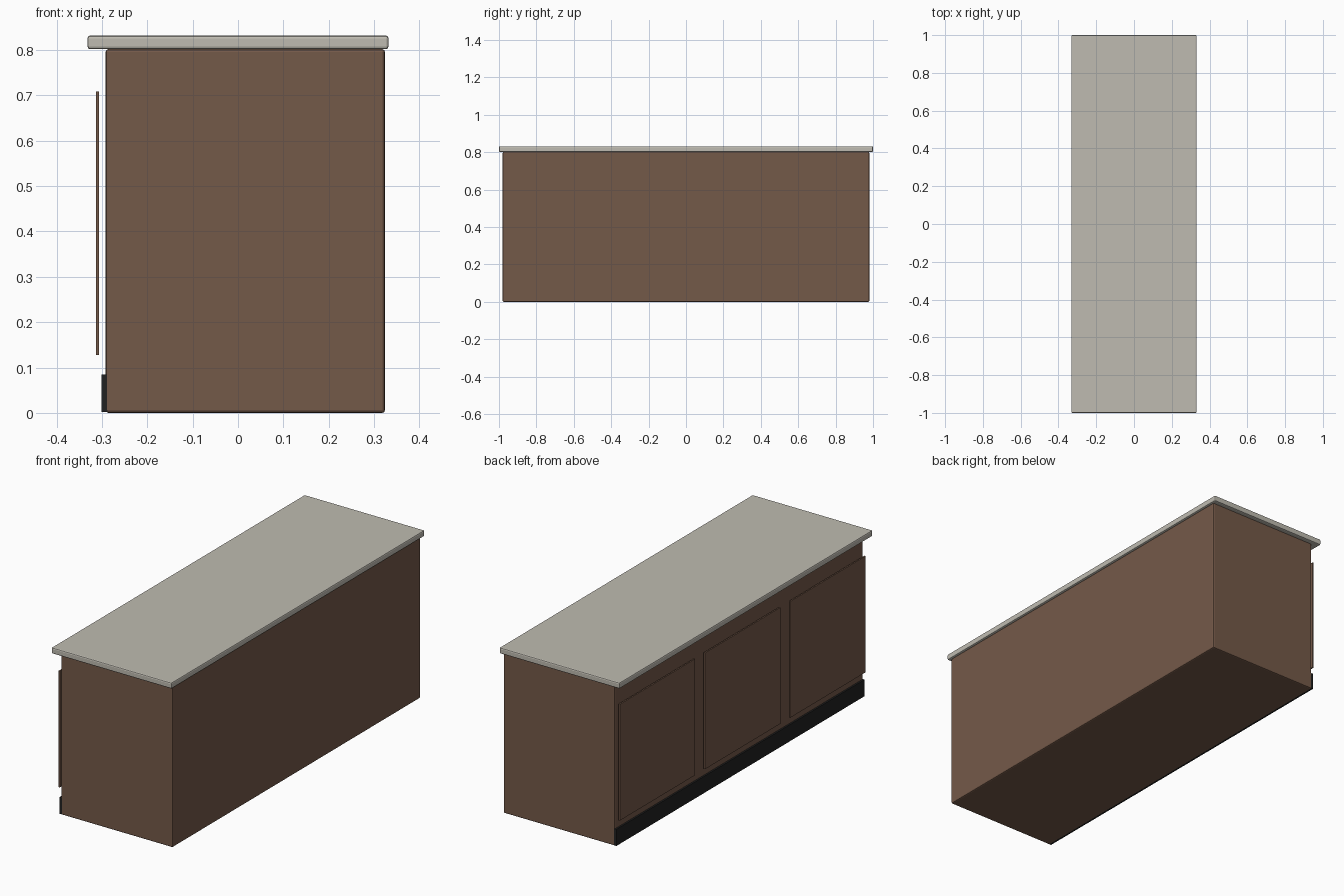
import bpy

default = bpy.data.objects.get("Cube")
if default:
    bpy.data.objects.remove(default, do_unlink=True)


def material(name, rgb):
    m = bpy.data.materials.new(name)
    m.use_nodes = True
    m.diffuse_color = (*rgb, 1)
    bsdf = m.node_tree.nodes["Principled BSDF"]
    bsdf.inputs["Base Color"].default_value = (*rgb, 1)
    bsdf.inputs["Roughness"].default_value = 0.7
    return m


def box(name, mat, x, y, z, bevel=0):
    """Box from (min, max) ranges, with an optional rounded edge."""
    ranges = (x, y, z)
    bpy.ops.mesh.primitive_cube_add(size=1, location=[(a + b) / 2 for a, b in ranges])
    ob = bpy.context.object
    ob.name = name
    ob.scale = [b - a for a, b in ranges]
    bpy.ops.object.transform_apply(location=False, rotation=False, scale=True)
    ob.data.materials.append(mat)
    if bevel:
        mod = ob.modifiers.new("edge_rounding", "BEVEL")
        mod.width = bevel
        mod.segments = 2
    return ob


wood = material("brown_wood", (0.175, 0.100, 0.066))
stone = material("pale_stone", (0.52, 0.50, 0.44))
black = material("black_plinth", (0.015, 0.015, 0.015))

# Cabinet body and overhanging worktop
box("cabinet_body", wood, (-0.292, 0.324), (-0.98, 0.98), (0, 0.802), bevel=0.006)
box("worktop", stone, (-0.332, 0.332), (-1, 1), (0.802, 0.832), bevel=0.006)

# Kick plate along the door side
box("kick_plate", black, (-0.301, -0.288), (-0.979, 0.979), (0.002, 0.085))

# Three thin door panels standing just off the body
door_width, spacing = 0.595, 0.672
for i, side in enumerate(("front", "middle", "back")):
    centre = (i - 1) * spacing
    box(side + "_door", wood, (-0.313, -0.306),
        (centre - door_width / 2, centre + door_width / 2), (0.128, 0.709))
